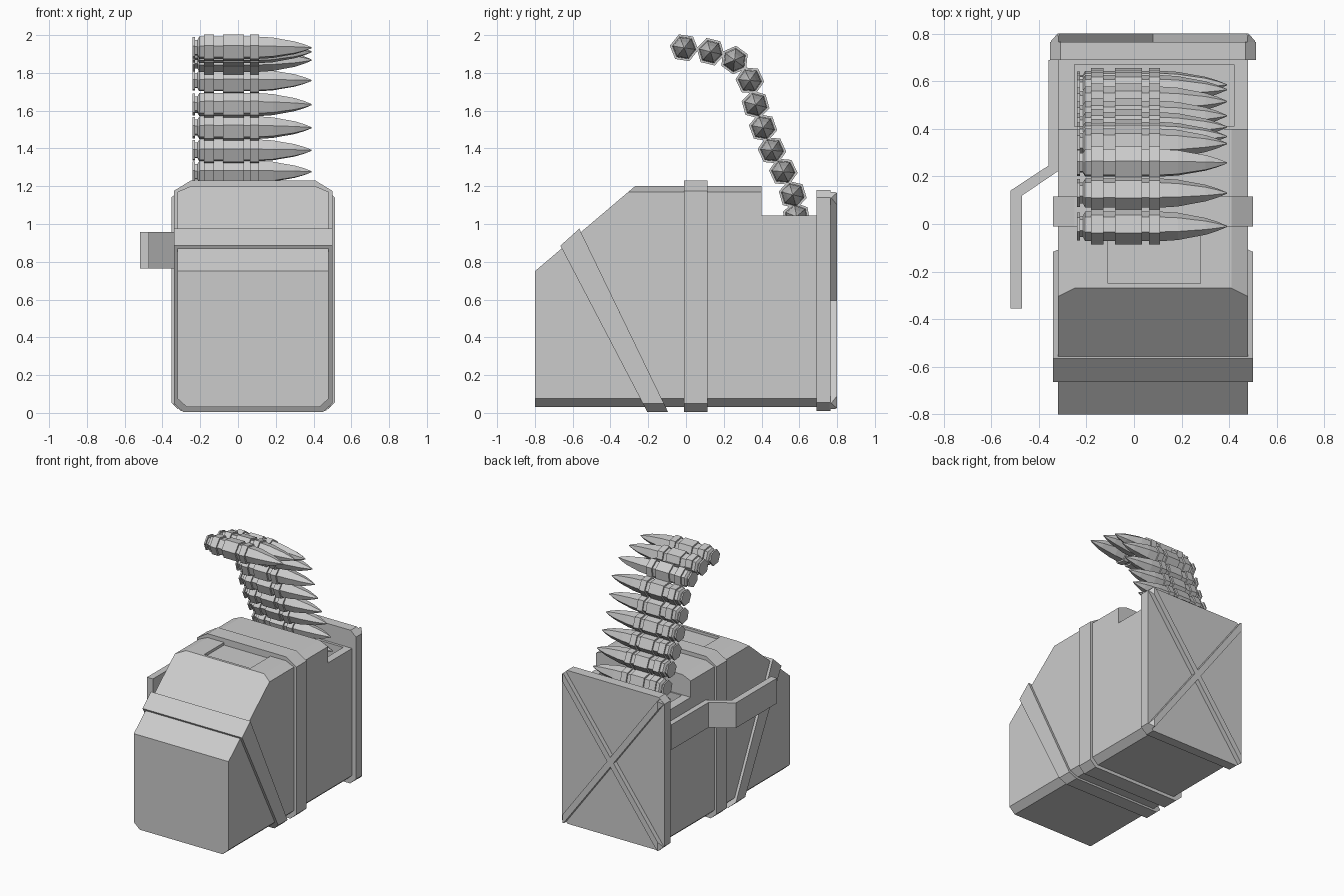
import bpy, bmesh, math
from mathutils import Vector

if "Cube" in bpy.data.objects:
    bpy.data.objects.remove(bpy.data.objects["Cube"], do_unlink=True)

grey = bpy.data.materials.new("plain grey")
grey.use_nodes = True
COLOUR = (0.6, 0.6, 0.6, 1)
grey.diffuse_color = COLOUR
grey.node_tree.nodes["Principled BSDF"].inputs["Base Color"].default_value = COLOUR

MID_X = 0.08


def finish(name, bm):
    bmesh.ops.recalc_face_normals(bm, faces=bm.faces[:])
    mesh = bpy.data.meshes.new(name)
    bm.to_mesh(mesh)
    bm.free()
    mesh.materials.append(grey)
    obj = bpy.data.objects.new(name, mesh)
    bpy.context.collection.objects.link(obj)
    return obj


def prism(points, axis, lo, hi):
    """Extrude a 2D outline along an axis; points use the other two axes in order."""
    bm = bmesh.new()
    verts = []
    for p in points:
        co = list(p)
        co.insert(axis, lo)
        verts.append(bm.verts.new(co))
    face = bm.faces.new(verts)
    moved = bmesh.ops.extrude_face_region(bm, geom=[face])["geom"]
    shift = Vector((0, 0, 0))
    shift[axis] = hi - lo
    bmesh.ops.translate(bm, vec=shift, verts=[g for g in moved if isinstance(g, bmesh.types.BMVert)])
    return bm


def slice_off(bm, point, normal):
    """Remove everything beyond a plane and close the cut."""
    bmesh.ops.bisect_plane(bm, geom=bm.verts[:] + bm.edges[:] + bm.faces[:],
                           plane_co=point, plane_no=normal, clear_outer=True)
    bmesh.ops.holes_fill(bm, edges=[e for e in bm.edges if e.is_boundary])


def section(half, z0, z1, low, top):
    """Box cross-section with chamfered corners (x, z)."""
    right = [(half - low[0], z0), (half, z0 + low[1]), (half, z1 - top[1]), (half - top[0], z1)]
    left = [(-x, z) for x, z in reversed(right)]
    return [(MID_X + x, z) for x, z in right + left]


def rect(a0, a1, b0, b1):
    return [(a0, b0), (a1, b0), (a1, b1), (a0, b1)]


def carve(obj, bm):
    cutter = finish("cutter", bm)
    cutter.hide_render = True
    mod = obj.modifiers.new("carve", "BOOLEAN")
    mod.operation = "DIFFERENCE"
    mod.solver = "EXACT"
    mod.object = cutter
    bpy.context.view_layer.objects.active = obj
    bpy.ops.object.modifier_apply(modifier=mod.name)
    bpy.data.objects.remove(cutter, do_unlink=True)


# Box body with sloped nose
bm = prism(section(0.4, 0.03, 1.2, (0.05, 0.045), (0.07, 0.03)), 1, -0.8, 0.7)
slice_off(bm, (0, -0.8, 0.75), (0, -0.45, 0.53))
body = finish("ammo_box_body", bm)

# Rear feed notch, feed pocket and shallow lid panel
carve(body, prism(rect(0.4, 0.9, 1.045, 1.4), 0, -1, 1))
carve(body, prism(rect(-0.25, 0.42, 0.41, 0.67), 2, 0.85, 1.1))
carve(body, prism(rect(-0.11, 0.28, -0.25, 0.05), 2, 1.18, 1.3))

# Upright strap
finish("upright_strap", prism(section(0.42, 0.005, 1.23, (0.05, 0.045), (0.09, 0.055)), 1, -0.01, 0.115))

# Slanted strap with chamfered lower corners
bm = prism([(-0.665, 0.885), (-0.565, 0.975), (-0.095, 0.005), (-0.205, 0.005)], 0, -0.34, 0.5)
for side in (-1, 1):
    slice_off(bm, (MID_X + side * 0.42, 0, 0.05), (side * 0.045, 0, -0.05))
finish("slanted_strap", bm)

# Back plate
finish("back_plate", prism(section(0.433, 0.01, 1.18, (0.05, 0.045), (0.045, 0.04)), 1, 0.69, 0.765))

# Crossed ribs on the back plate
PLATE_MID = Vector((MID_X, 0, 0.595))
HALF_W, HALF_H = 0.433, 0.585
for label, side in (("left", 1), ("right", -1)):
    along = Vector((side * HALF_W, 0, HALF_H))
    across = Vector((-along.z, 0, along.x)).normalized() * 0.022
    corners = [PLATE_MID + s * 1.1 * along + t * across for s, t in ((-1, -1), (1, -1), (1, 1), (-1, 1))]
    bm = prism([(c.x, c.z) for c in corners], 1, 0.76, 0.8)
    for s in (-1, 1):
        slice_off(bm, (MID_X + s * HALF_W, 0.765, 0), (s, 0.9, 0))
        slice_off(bm, (0, 0.765, PLATE_MID.z + s * HALF_H), (0, 0.45, s))
        for t in (-1, 1):
            slice_off(bm, (MID_X + s * HALF_W, 0, PLATE_MID.z + t * (HALF_H - 0.045)), (s, 0, t))
    finish("back_rib_" + label, bm)

# Bent side bracket
finish("side_bracket", prism([(-0.36, 0.69), (-0.36, 0.245), (-0.52, 0.14), (-0.52, -0.355),
                              (-0.47, -0.355), (-0.47, 0.12), (-0.315, 0.225), (-0.315, 0.69)],
                             2, 0.765, 0.957))


# Cartridges: six-sided turned profile (x, radius), including link bands
def turned(name, profile, y, z, angle, sides=6):
    bm = bmesh.new()
    rings = []
    for x, r in profile:
        turns = [angle + math.tau * i / sides for i in range(sides)]
        rings.append([bm.verts.new((x, y + r * math.cos(a), z + r * math.sin(a))) for a in turns])
    for a, b in zip(rings, rings[1:]):
        for i in range(sides):
            j = (i + 1) % sides
            bm.faces.new((a[i], a[j], b[j], b[i]))
    bm.faces.new(rings[0])
    bm.faces.new(rings[-1])
    return finish(name, bm)


CASE, BAND = 0.063, 0.076
profile = [(-0.24, 0.06), (-0.228, 0.06), (-0.228, 0.045), (-0.215, 0.045), (-0.205, CASE)]
for start, end in ((-0.18, -0.128), (-0.08, 0.033), (0.063, 0.11)):
    profile += [(start, CASE), (start, BAND), (end, BAND), (end, CASE)]
profile += [(0.185, 0.058), (0.225, 0.05), (0.3, 0.036), (0.35, 0.02), (0.39, 0.003)]

belt = [(-0.01, 1.933), (0.13, 1.912), (0.257, 1.868), (0.338, 1.76), (0.368, 1.632),
        (0.408, 1.51), (0.455, 1.39), (0.515, 1.277), (0.565, 1.155), (0.585, 1.04)]
for i, (y, z) in enumerate(belt):
    before, after = belt[max(i - 1, 0)], belt[min(i + 1, len(belt) - 1)]
    angle = math.atan2(after[1] - before[1], after[0] - before[0])
    turned("cartridge_%d" % (i + 1), profile, y, z, angle)
